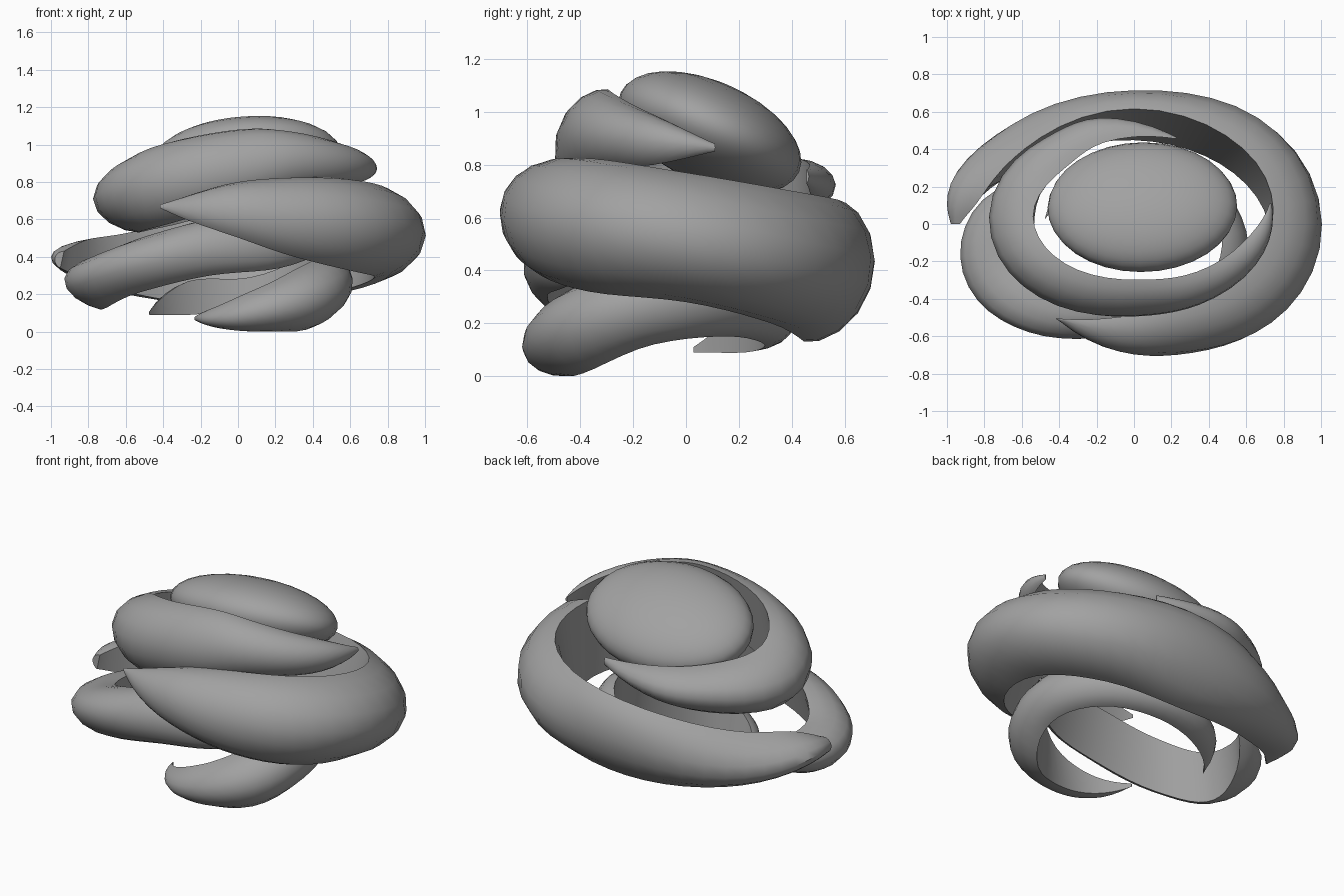
import bpy, bmesh, math
from mathutils import Vector

if "Cube" in bpy.data.objects:
    bpy.data.objects.remove(bpy.data.objects["Cube"])

STEPS, SIDES = 5, 8

grey = bpy.data.materials.new("dark_grey")
grey.diffuse_color = (0.36, 0.36, 0.36, 1)
grey.use_nodes = True
grey.node_tree.nodes["Principled BSDF"].inputs["Base Color"].default_value = grey.diffuse_color


def spline(keys, i, t):
    # Catmull-Rom blend of key rows
    a, b = keys[max(i - 1, 0)], keys[i]
    c, d = keys[i + 1], keys[min(i + 2, len(keys) - 1)]
    return [0.5 * (2 * q + (r - p) * t + (2 * p - 5 * q + 4 * r - s) * t * t
                   + (3 * q - p - 3 * r + s) * t ** 3)
            for p, q, r, s in zip(a, b, c, d)]


def finish(ob, deg):
    ob.data.materials.append(grey)
    bpy.ops.object.select_all(action='DESELECT')
    ob.select_set(True)
    bpy.context.view_layer.objects.active = ob
    bpy.ops.object.shade_smooth_by_angle(angle=math.radians(deg))


def band(name, centre, radii, keys):
    """Tapered half-round strip wrapped round an ellipse.
    Key: degrees, top-edge radius, top z, bottom-edge radius, bottom z, bulge."""
    (cx, cy), (rx, ry) = centre, radii
    rows = [spline(keys, i, k / STEPS) for i in range(len(keys) - 1) for k in range(STEPS)]
    rows.append(keys[-1])
    bm = bmesh.new()
    rings = []
    for deg, rt, zt, rb, zb, bulge in rows:
        a = math.radians(deg)
        ca, sa = math.cos(a), math.sin(a)
        top = Vector((cx + rx * rt * ca, cy + ry * rt * sa, zt))
        bot = Vector((cx + rx * rb * ca, cy + ry * rb * sa, zb))
        half = (top - bot) / 2
        out = Vector((ca / rx, sa / ry, 0)).normalized()
        axis = half.normalized()
        out = (out - axis * out.dot(axis)).normalized()
        ring = []
        for k in range(SIDES + 1):
            p = math.pi * k / SIDES
            s = max(math.sin(p), 0) ** 1.25
            v = (top + bot) / 2 + half * math.cos(p) + out * max(bulge, 0.004) * s
            v.z = max(v.z, 0)
            ring.append(bm.verts.new(v))
        rings.append(ring)
    for r, s in zip(rings, rings[1:]):
        for k in range(SIDES + 1):
            n = (k + 1) % (SIDES + 1)
            bm.faces.new((r[k], r[n], s[n], s[k]))
    bm.faces.new(rings[0])
    bm.faces.new(rings[-1])
    bmesh.ops.recalc_face_normals(bm, faces=bm.faces)
    me = bpy.data.meshes.new(name)
    bm.to_mesh(me)
    bm.free()
    ob = bpy.data.objects.new(name, me)
    bpy.context.collection.objects.link(ob)
    finish(ob, 45)


# Domed cap, tilted down towards the back
bpy.ops.mesh.primitive_uv_sphere_add(segments=32, ring_count=16, radius=1,
                                     location=(0.045, 0.09, 0.922),
                                     rotation=(math.radians(-24), math.radians(-4), 0))
cap = bpy.context.object
cap.name = "top_cap"
cap.scale = (0.508, 0.37, 0.19)
finish(cap, 60)

# Upper swirl, sweeping round front and left
band("upper_band", (0, 0.04), (0.77, 0.52), [
    (8, .95, .88, .95, .85, .01),
    (-20, .80, .98, .90, .80, .09),
    (-60, .70, 1.07, .86, .77, .13),
    (-90, .65, 1.08, .83, .68, .15),
    (-135, .68, 1.01, .79, .56, .195),
    (-180, .70, .90, .69, .53, .24),
    (-225, .69, .84, .72, .56, .185),
    (-255, .79, .82, .80, .62, .13),
    (-290, .85, .78, .85, .73, .01)])

# Large swirl, sweeping round front, right and back
band("large_band", (0, 0), (1.0, 0.7), [
    (240, .83, .68, .83, .66, 0),
    (265, .71, .78, .92, .53, .11),
    (290, .68, .82, .88, .40, .18),
    (320, .71, .82, .82, .32, .24),
    (360, .74, .77, .72, .28, .275),
    (405, .82, .70, .65, .20, .255),
    (450, .88, .64, .64, .13, .175),
    (495, .82, .53, .70, .19, .20),
    (525, .84, .49, .84, .28, .18),
    (540, .93, .43, .95, .34, .04)])

# Lower swirl on the left and front
band("lower_band", (-0.15, -0.1), (0.77, 0.5), [
    (125, .85, .36, .85, .32, 0),
    (165, .74, .38, .76, .16, .17),
    (200, .72, .41, .79, .12, .22),
    (235, .72, .51, .85, .21, .175),
    (270, .72, .60, .85, .30, .115),
    (305, .75, .60, .85, .34, .08),
    (340, .85, .48, .85, .44, .01)])

# Bottom swirl, a loose curl touching the ground
band("bottom_band", (0.065, -0.12), (0.54, 0.49), [
    (213, .65, .08, .65, .06, 0),
    (245, .73, .14, .67, .02, .09),
    (275, .77, .23, .70, .00, .14),
    (315, .72, .35, .78, .01, .18),
    (360, .75, .42, .80, .12, .13),
    (405, .80, .40, .80, .15, .10),
    (450, .88, .29, .85, .12, .10),
    (490, .95, .27, .93, .09, .10),
    (523, 1.04, .11, 1.04, .09, 0)])
